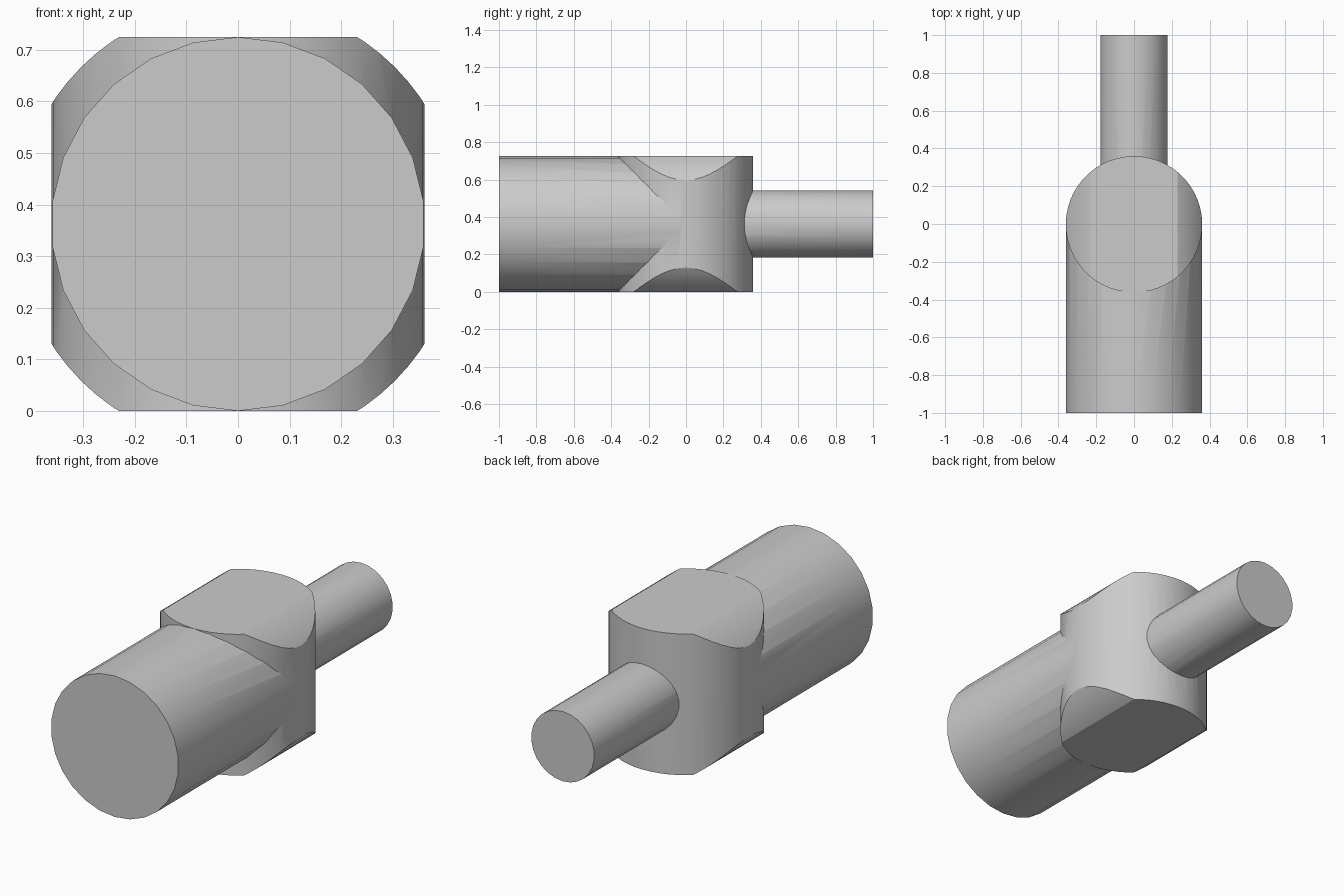
import bpy
from math import radians

if "Cube" in bpy.data.objects:
    bpy.data.objects.remove(bpy.data.objects["Cube"], do_unlink=True)

R = 0.3625          # main radius, also the axis height
ROUND_R = 0.43      # radius that rounds off the hub corners
PIN_R = 0.179

steel = bpy.data.materials.new("light_grey")
steel.use_nodes = True
colour = (0.6, 0.6, 0.6, 1)
steel.diffuse_color = colour
steel.node_tree.nodes["Principled BSDF"].inputs["Base Color"].default_value = colour


def cylinder(name, radius, depth, location, sides, along_y=False):
    rotation = (radians(90), 0, 0) if along_y else (0, 0, 0)
    bpy.ops.mesh.primitive_cylinder_add(vertices=sides, radius=radius, depth=depth,
                                        location=location, rotation=rotation)
    ob = bpy.context.object
    ob.name = ob.data.name = name
    ob.data.materials.append(steel)
    return ob


def y_rod(name, radius, y0, y1, sides):
    return cylinder(name, radius, y1 - y0, (0, (y0 + y1) / 2, R), sides, True)


def combine(target, tool, operation):
    mod = target.modifiers.new(operation.lower(), 'BOOLEAN')
    mod.operation = operation
    mod.solver = 'EXACT'
    mod.object = tool
    bpy.context.view_layer.objects.active = target
    bpy.ops.object.modifier_apply(modifier=mod.name)
    bpy.data.objects.remove(tool, do_unlink=True)


# Upright hub with corners rounded about the long axis
body = cylinder("stepped_pin_body", R - 0.0015, 2 * R, (0, -0.002, R), 52)
combine(body, y_rod("corner_rounder", ROUND_R, -0.6, 0.6, 72), 'INTERSECT')

# Thick front shaft and thin rear pin, merged into the hub
combine(body, y_rod("front_shaft", R - 0.0002, -1, -0.03, 26), 'UNION')
combine(body, y_rod("rear_pin", PIN_R, 0.1, 1, 26), 'UNION')

bpy.ops.object.select_all(action='DESELECT')
body.select_set(True)
bpy.context.view_layer.objects.active = body
bpy.ops.object.shade_smooth_by_angle(angle=radians(20))
